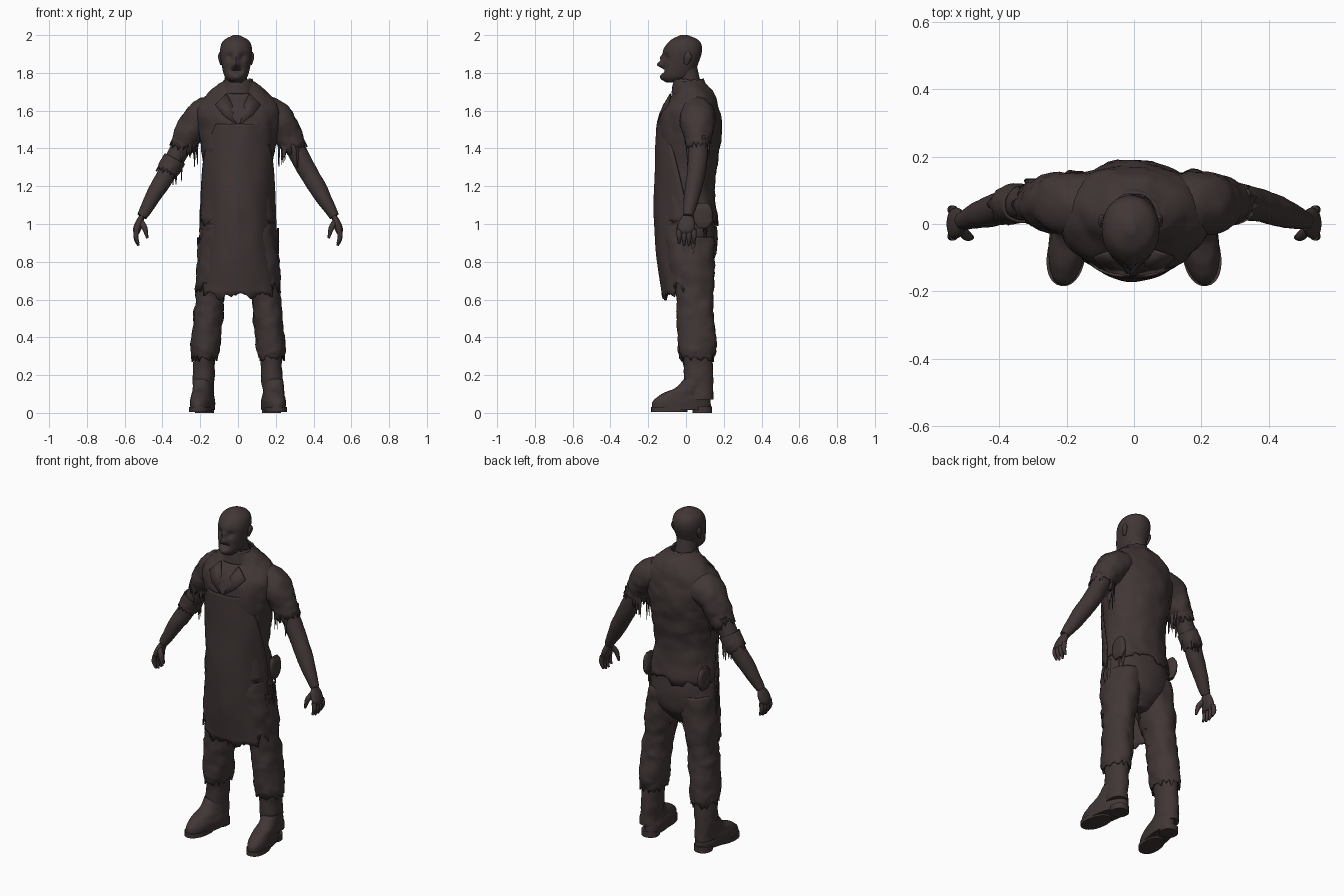
import bpy, bmesh, math, random
from mathutils import Vector, Matrix, noise

random.seed(4)
if "Cube" in bpy.data.objects:
    bpy.data.objects.remove(bpy.data.objects["Cube"])

grime = bpy.data.materials.new("dark grimy brown")
grime.use_nodes = True
grime.diffuse_color = (0.052, 0.037, 0.036, 1)
shader = grime.node_tree.nodes["Principled BSDF"]
shader.inputs["Base Color"].default_value = grime.diffuse_color
shader.inputs["Roughness"].default_value = 0.9


def finish(name, mesh_data, thickness=0):
    """Turn a bmesh into a smooth object, thickened if it is a sheet."""
    bmesh.ops.recalc_face_normals(mesh_data, faces=mesh_data.faces)
    mesh = bpy.data.meshes.new(name)
    mesh_data.to_mesh(mesh)
    mesh_data.free()
    part = bpy.data.objects.new(name, mesh)
    bpy.context.collection.objects.link(part)
    mesh.materials.append(grime)
    if thickness:
        solid = part.modifiers.new("cloth thickness", 'SOLIDIFY')
        solid.thickness = thickness
        solid.offset = 0
    bpy.ops.object.select_all(action='DESELECT')
    part.select_set(True)
    bpy.context.view_layer.objects.active = part
    bpy.ops.object.shade_smooth_by_angle(angle=math.radians(45))


def spline(rows, steps=8):
    """Smooth curve through rows of numbers."""
    smooth = []
    last = len(rows) - 1
    for i in range(last):
        before, start, end, after = (rows[max(0, min(last, i + k))] for k in (-1, 0, 1, 2))
        for j in range(steps):
            t = j / steps
            smooth.append([q + t / 2 * (r - p + t * (2 * p - 5 * q + 4 * r - s + t * (3 * (q - r) + s - p)))
                           for p, q, r, s in zip(before, start, end, after)])
    return smooth + [list(rows[-1])]


def loft(name, rows, segments=32, power=2, wrinkle=0, ragged=0, flat=True, side=1, yaw=0, features=()):
    """Skin through (x, y, z, half width, half depth) rings; a ragged loft has a torn, open end."""
    bm = bmesh.new()
    rows = spline(rows)
    centres = [Vector((row[0] * side, row[1], row[2])) for row in rows]
    spin = Matrix.Rotation(yaw * side, 3, 'Z')
    rings = []
    for i, row in enumerate(rows):
        along = (centres[min(i + 1, len(rows) - 1)] - centres[max(i - 1, 0)]).normalized()
        across, deep = Vector((1, 0, 0)), Vector((0, 1, 0))
        if not flat:
            deep = (deep - along * deep.dot(along)).normalized()
            across = deep.cross(along)
        ring = []
        for k in range(segments):
            angle = math.tau * k / segments
            c, s = math.cos(angle), math.sin(angle)
            offset = spin @ (across * math.copysign(abs(c) ** (2 / power), c) * row[3]
                             + deep * math.copysign(abs(s) ** (2 / power), s) * row[4])
            co = centres[i] + offset
            if wrinkle:
                folds = noise.noise(co * 14) + noise.noise(co * 38) / 2
                co += offset.normalized() * folds * wrinkle
            if ragged and i == len(rows) - 1:
                co += along * random.uniform(-0.4, 1) * ragged
            if co.y < -0.03:
                for x, z, radius, push in features:
                    distance = math.hypot(co.x - centres[i].x - x, co.z - z)
                    co.y += push * math.exp(-(distance / radius) ** 2)
            ring.append(bm.verts.new(co))
        rings.append(ring)
    for upper, lower in zip(rings, rings[1:]):
        for k in range(segments):
            bm.faces.new((upper[k - 1], upper[k], lower[k], lower[k - 1]))
    if not ragged:
        bm.faces.new(rings[0])
        bm.faces.new(rings[-1])
    finish(name, bm, 0.008 if ragged else 0)


def body(name, rows, x=0, **options):
    """Horizontal sections given as (height, half width, front, back)."""
    loft(name, [(x, (front + back) / 2, z, width, (back - front) / 2) for z, width, front, back in rows], **options)


def limb(name, points, radii, depth=1, **options):
    """Tube along a path, its sections deepened from front to back."""
    loft(name, [(*point, r, r * depth) for point, r in zip(points, radii)], flat=False, **options)


def leg(name, rows, forward=0, **options):
    """Sections given as (height, radius) down the line of the leg."""
    loft(name, [(0.185 - z * z / 10, 0.075 - z / 20 - forward, z, r, r + 0.02) for z, r in rows], power=2.1, **options)


def shreds(name, centre, radius, count, length, spread):
    """Ring of hanging torn strips."""
    bm = bmesh.new()
    for _ in range(count):
        angle = random.uniform(0, math.tau)
        drop = length * random.uniform(0.5, 1)
        co = Vector(centre) + Vector((math.cos(angle) * radius, math.sin(angle) * radius,
                                      random.uniform(-spread, spread) - drop / 2))
        place = Matrix.Translation(co) @ Matrix.Rotation(angle, 4, 'Z')
        bmesh.ops.create_cone(bm, cap_ends=True, segments=5, radius1=0.002, radius2=random.uniform(0.008, 0.016),
                              depth=drop, matrix=place @ Matrix.Diagonal((0.4, 1, 1, 1)))
    finish(name, bm)


# Head: nose, bridge, mouth, chin and brow, then eye sockets, mouth corners and cheeks
features = [(0, 1.845, .018, -.035), (0, 1.88, .015, -.018), (0, 1.81, .012, .028), (0, 1.77, .025, -.01),
            (0, 1.92, .03, -.006)]
for side in (1, -1):
    features += [(side * .035, 1.885, .016, .014), (side * .02, 1.81, .012, .015), (side * .045, 1.85, .02, -.006)]
body("head", [(1.75, .03, -.1, -.05), (1.78, .06, -.13, .03), (1.85, .078, -.12, .065), (1.92, .085, -.115, .085),
              (1.97, .068, -.085, .07), (2, .015, -.03, .01)], x=-.01, segments=64, power=2.1, features=features)
limb("neck", [(0, .045, 1.66), (-.01, .02, 1.73), (-.01, 0, 1.83)], [.075, .062, .058])

# Shirt, trouser seat and belt
body("shirt", [(1.76, .07, -.05, .08), (1.69, .155, -.065, .145), (1.6, .22, -.13, .175), (1.48, .205, -.148, .183),
               (1.35, .185, -.15, .168), (1.2, .175, -.15, .148), (1.02, .195, -.14, .165)],
     segments=56, power=2.1, wrinkle=.009, ragged=.035)
body("trouser_seat", [(.74, .05, .01, .08), (.82, .15, -.05, .15), (.92, .19, -.08, .168), (1.08, .18, -.12, .15)],
     wrinkle=.005)
body("belt", [(1.08, .183, -.14, .155), (1.05, .188, -.14, .165)], segments=48)
body("collar", [(1.69, .1, -.075, .13), (1.76, .075, -.06, .09)], wrinkle=.004, ragged=.012)

# Long apron: height, half width, front and edge depth, with a torn hem
bm = bmesh.new()
columns = 32
lines = []
for z, width, front, edge in spline([(1.53, .115, -.154, -.125), (1.36, .178, -.16, -.06), (1.05, .198, -.166, 0),
                                     (.8, .198, -.15, -.02), (.64, .18, -.125, -.06)]):
    line = []
    for k in range(columns + 1):
        t = 2 * k / columns - 1
        bend = (1 - math.sqrt(1 - 0.8 * t * t)) / (1 - math.sqrt(0.2))
        x = width * t
        ripple = noise.noise(Vector((x * 14, 3, z * 5))) * 0.006
        line.append(bm.verts.new((x, front + (edge - front) * bend + ripple, z)))
    lines.append(line)
for k, hem in enumerate(lines[-1]):
    hem.co.z += noise.noise(Vector((k / 5, 0, 0))) * 0.04 + random.uniform(-0.015, 0) - 0.01
for upper, lower in zip(lines, lines[1:]):
    for k in range(columns):
        bm.faces.new((upper[k], upper[k + 1], lower[k + 1], lower[k]))
finish("apron", bm, .008)

shoulder, elbow, wrist = Vector((.235, .065, 1.53)), Vector((.358, .06, 1.3)), Vector((.51, .01, 1.04))
knuckles = Vector((.535, 0, .97))

for side, label in ((1, "left_"), (-1, "right_")):
    # Ear
    limb(label + "ear", [(side * .08 - .01, 0, 1.845), (side * .086 - .01, .01, 1.885), (side * .084 - .01, .01, 1.91)],
         [.005, .01, .004], depth=2, segments=16)

    # Arm with torn sleeve
    limb(label + "arm", [shoulder, shoulder.lerp(elbow, .5), elbow, elbow.lerp(wrist, .5), wrist],
         [.06, .053, .05, .044, .027], side=side, wrinkle=.003)
    limb(label + "sleeve", [(.11, .06, 1.59), (.19, .06, 1.57), (.248, .062, 1.5), (.29, .065, 1.42)],
         [.08, .086, .075, .06], side=side, depth=1.05, wrinkle=.01, ragged=.045)
    shreds(label + "sleeve_shreds", (side * .28, .065, 1.44), .066, count=16, length=.13, spread=.03)

    # Hand
    limb(label + "palm", [wrist, wrist.lerp(knuckles, .5), knuckles, knuckles - Vector((0, 0, .02))],
         [.014, .021, .021, .014], depth=2.1, side=side, segments=20)
    for k in range(4):
        base = knuckles + Vector((0, k * .026 - .036, 0))
        reach = .085 if k in (1, 2) else .075
        limb(f"{label}finger_{k + 1}", [base, base + Vector((.005, 0, -reach / 2)), base - Vector((.008, 0, reach))],
             [.013, .013, .006], side=side, segments=12)
    limb(label + "thumb", [(.52, -.01, 1.02), (.495, -.035, .98), (.48, -.04, .925)], [.015, .015, .006],
         side=side, segments=12)

    # Lapel and flat hip pocket
    bm = bmesh.new()
    bm.faces.new([bm.verts.new((x * side, y, z)) for x, y, z in (
        (0, -.152, 1.52), (.08, -.138, 1.58), (.12, -.098, 1.63), (.06, -.08, 1.69), (.03, -.115, 1.63))])
    finish(label + "lapel", bm, .01)
    limb(label + "hip_pocket", [(.184, .09, z) for z in (.98, 1.02, 1.08, 1.11)], [.01, .019, .018, .01],
         depth=2.7, side=side, power=2.5, wrinkle=.006)

    # Trouser leg with ragged overlayer
    leg(label + "trouser_leg", [(.93, .095), (.76, .09), (.6, .073), (.48, .075), (.35, .075), (.3, .066)],
        side=side, wrinkle=.011, ragged=.03)
    leg(label + "torn_overskirt", [(1, .1), (.88, .096), (.68, .074)], forward=.02, side=side, wrinkle=.012, ragged=.05)
    shreds(label + "hip_shreds", (side * .12, .03, .9), .094, count=20, length=.17, spread=.12)
    shreds(label + "knee_shreds", (side * .15, .045, .6), .073, count=8, length=.1, spread=.04)

    # Boot with separate sole and heel
    leg(label + "boot_shaft", [(.37, .06), (.2, .056), (.07, .053)], side=side, wrinkle=.007)
    boot = dict(side=side, yaw=.17, power=2.2)
    body(label + "boot_foot", [(.015, .058, -.18, .135), (.06, .06, -.178, .132), (.1, .054, -.13, .13),
                               (.13, .052, -.06, .13), (.18, .05, -.01, .135)], x=.188, wrinkle=.004, **boot)
    body(label + "boot_sole", [(z, .057, -.185, .01) for z in (.005, .03)], x=.2, **boot)
    body(label + "boot_heel", [(z, .05, .035, .138) for z in (0, .035)], x=.177, **boot)

# Torn cloth wrapped round the right elbow
limb("right_elbow_wrap", [shoulder.lerp(elbow, .8), elbow, elbow.lerp(wrist, .1)], [.055, .056, .053],
     side=-1, wrinkle=.006, ragged=.025)
shreds("right_elbow_shreds", (-.345, .065, 1.3), .048, count=8, length=.1, spread=.02)
